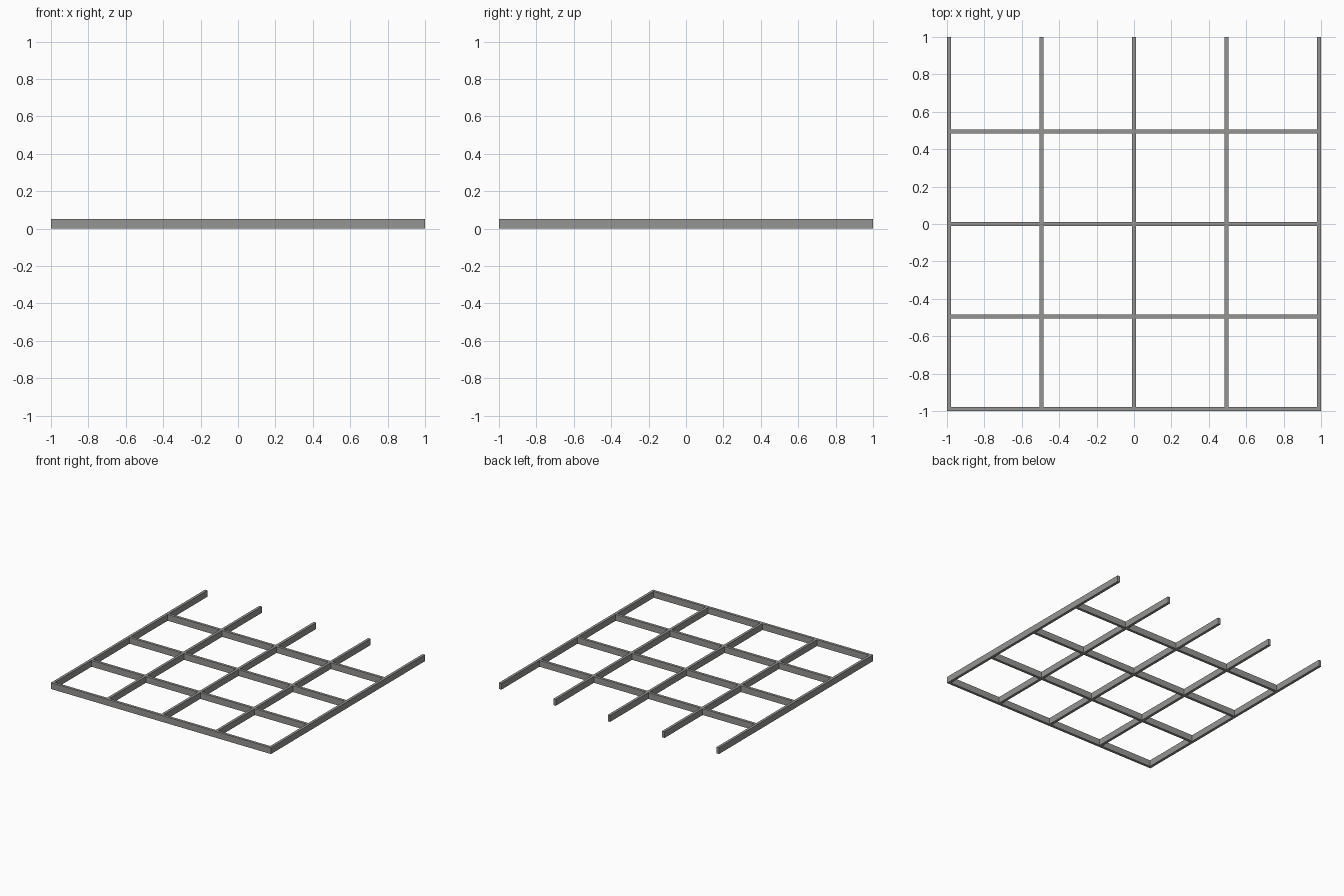
import bpy

cube = bpy.data.objects.get("Cube")
if cube:
    bpy.data.objects.remove(cube, do_unlink=True)

HEIGHT = 0.052
THICK = 0.022
PITCH = (2 - THICK) / 4

steel = bpy.data.materials.new("steel grey")
steel.use_nodes = True
color = (0.3, 0.298, 0.291, 1)
steel.diffuse_color = color
steel.node_tree.nodes["Principled BSDF"].inputs["Base Color"].default_value = color


def bar(name, x, y, length_x, length_y):
    bpy.ops.mesh.primitive_cube_add(size=1, location=(x, y, HEIGHT / 2))
    obj = bpy.context.object
    obj.name = name
    obj.scale = (length_x, length_y, HEIGHT)
    bpy.ops.object.transform_apply(location=False, rotation=False, scale=True)
    obj.data.materials.append(steel)


# Long bars run front to back, open at the back
for i in range(-2, 3):
    bar(f"long_bar_{i + 3}", i * PITCH, 0, THICK, 2)

# Cross bars fit between the long bars, from the front edge backwards
for row in range(-2, 2):
    for bay in range(4):
        bar(f"cross_bar_{row + 3}_{bay + 1}", (bay - 1.5) * PITCH, row * PITCH,
            PITCH - THICK, THICK)
